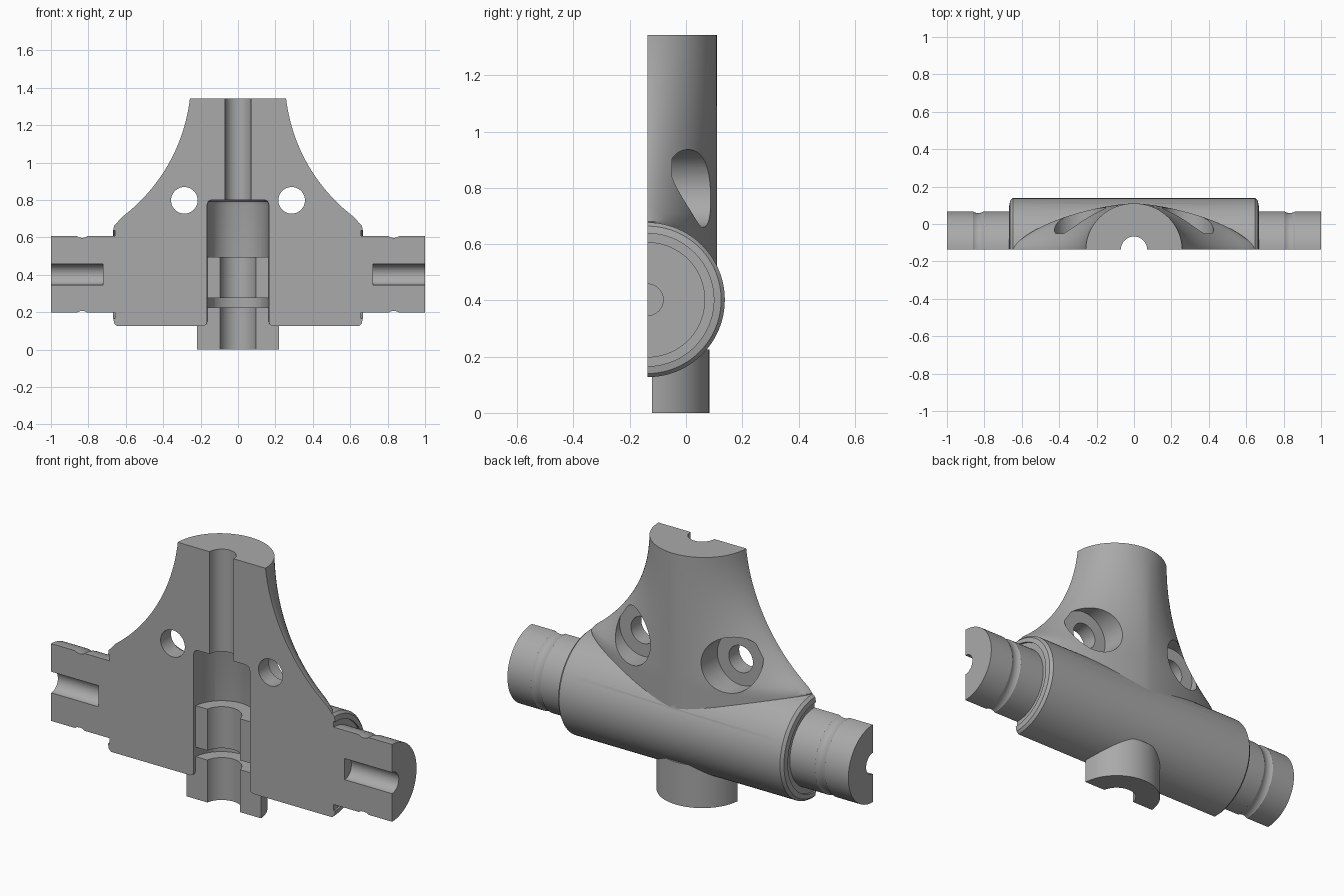
import bpy, bmesh, math

if "Cube" in bpy.data.objects:
    bpy.data.objects.remove(bpy.data.objects["Cube"])

Y0 = -0.137      # the flat split face of the half housing
ZC = 0.402       # height of the horizontal axis
N = 96

grey = bpy.data.materials.new("plain_grey")
grey.diffuse_color = (0.40, 0.40, 0.40, 1)
grey.use_nodes = True
grey.node_tree.nodes["Principled BSDF"].inputs["Base Color"].default_value = grey.diffuse_color


def loft(name, rings):
    """Solid skinned through rings of points, capped at both ends."""
    bm = bmesh.new()
    rows = [[bm.verts.new(p) for p in ring] for ring in rings]
    n = len(rows[0])
    for a, b in zip(rows, rows[1:]):
        for i in range(n):
            j = (i + 1) % n
            bm.faces.new((a[i], a[j], b[j], b[i]))
    bm.faces.new(rows[0][::-1])
    bm.faces.new(rows[-1])
    bmesh.ops.recalc_face_normals(bm, faces=bm.faces)
    me = bpy.data.meshes.new(name)
    bm.to_mesh(me)
    bm.free()
    me.materials.append(grey)
    ob = bpy.data.objects.new(name, me)
    bpy.context.collection.objects.link(ob)
    return ob


def turned(name, profile, axis='Z', centre=(0, Y0), n=N):
    """Turned solid from (radius, position along axis) pairs."""
    rings = []
    for r, t in profile:
        ring = []
        for i in range(n):
            a = 2 * math.pi * i / n
            u, v = centre[0] + r * math.cos(a), centre[1] + r * math.sin(a)
            ring.append({'Z': (u, v, t), 'X': (t, u, v), 'Y': (u, t, v)}[axis])
        rings.append(ring)
    return loft(name, rings)


def box(name, y_max):
    pts = [(-2, -1), (2, -1), (2, y_max), (-2, y_max)]
    return loft(name, [[(x, y, z) for x, y in pts] for z in (-1, 2)])


def boolean(ob, other, op):
    m = ob.modifiers.new(op, 'BOOLEAN')
    m.operation = op
    m.solver = 'EXACT'
    m.object = other
    bpy.context.view_layer.objects.active = ob
    bpy.ops.object.modifier_apply(modifier=m.name)
    bpy.data.objects.remove(other, do_unlink=True)


def finish(ob):
    bpy.ops.object.select_all(action='DESELECT')
    ob.select_set(True)
    bpy.context.view_layer.objects.active = ob
    bpy.ops.object.shade_smooth_by_angle(angle=math.radians(28))


# horizontal barrel with grooved end shafts
half = [(0.275, 0.648), (0.262, 0.662), (0.236, 0.667), (0.236, 0.657),
        (0.205, 0.657), (0.205, 0.805), (0.198, 0.815), (0.195, 0.833),
        (0.198, 0.851), (0.205, 0.861), (0.205, 1.0)]
housing = turned("housing", [(r, -x) for r, x in half[::-1]] + half, 'X', (Y0, ZC))

# flared neck: rounded sections whose width follows a concave arc
rings = []
for k in range(33):
    z = 0.46 + (1.343 - 0.46) * k / 32
    w = min(0.645, 1.18 - math.sqrt(max(0, 0.863 - (1.45 - z) ** 2)))
    p = 1.55 + 0.45 * (max(0, z - 0.7) / 0.643) ** 2
    ring = []
    for i in range(N):
        a = 2 * math.pi * i / N
        c, s = math.cos(a), math.sin(a)
        c = 0 if abs(c) < 1e-6 else c
        s = 0 if abs(s) < 1e-6 else s
        ring.append((math.copysign(w * abs(c) ** (2 / p), c),
                     Y0 + math.copysign(0.247 * abs(s) ** (2 / p), s), z))
    rings.append(ring)
boolean(housing, loft("neck", rings), 'UNION')

# central bores
boolean(housing, turned("wide_bore", [(0.195, 0.10), (0.185, 0.126), (0.17, 0.134),
                                      (0.165, 0.15), (0.165, 0.775), (0.159, 0.792),
                                      (0.143, 0.8)]), 'DIFFERENCE')
boolean(housing, turned("narrow_bore", [(0.07, 0.7), (0.07, 1.5)]), 'DIFFERENCE')

# shaft end bores and counterbored screw holes on both sides
for s in (-1, 1):
    boolean(housing, turned("end_bore", [(0.056, s * 0.722), (0.056, s * 1.1)],
                            'X', (Y0, ZC), 48), 'DIFFERENCE')
    boolean(housing, turned("screw_hole", [(0.071, -0.3), (0.071, 0.3)],
                            'Y', (s * 0.287, 0.798), 48), 'DIFFERENCE')
    boolean(housing, turned("counterbore", [(0.138, -0.05), (0.138, 0.3)],
                            'Y', (s * 0.287, 0.798), 64), 'DIFFERENCE')
boolean(housing, box("split", Y0), 'DIFFERENCE')
finish(housing)

# bottom stem and inner collar, slightly recessed behind the split face
for name, profile in (("bottom_stem", [(0.22, 0), (0.22, 0.225)]),
                      ("inner_collar", [(0.17, 0.275), (0.17, 0.495)])):
    part = turned(name, profile)
    boolean(part, turned("channel", [(0.097, -0.1), (0.097, 0.6)]), 'DIFFERENCE')
    boolean(part, box("split", -0.12), 'DIFFERENCE')
    finish(part)
